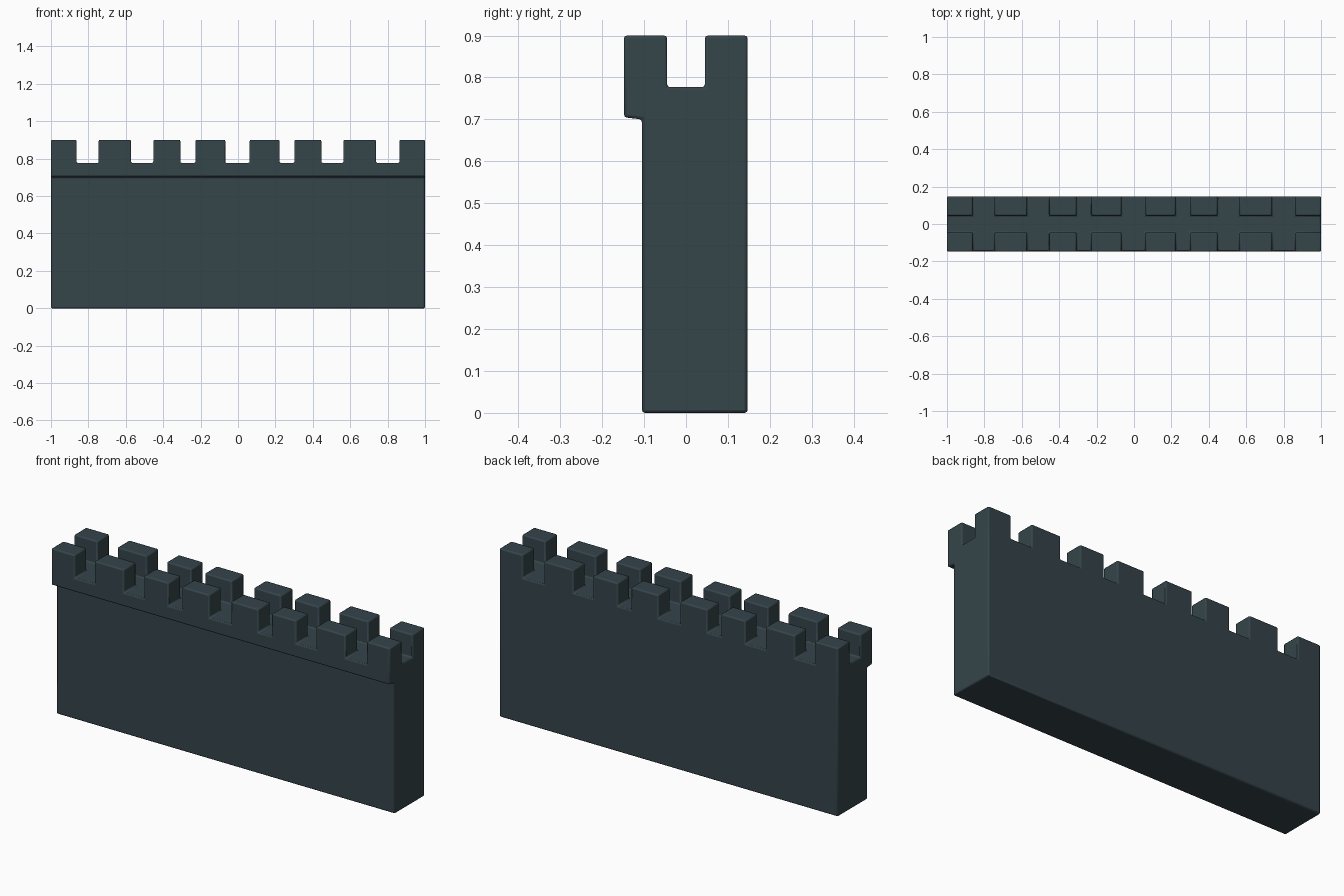
import bpy, bmesh

if "Cube" in bpy.data.objects:
    bpy.data.objects.remove(bpy.data.objects["Cube"])

stone = bpy.data.materials.new("dark slate stone")
stone.diffuse_color = (0.035, 0.058, 0.068, 1)
stone.use_nodes = True
stone.node_tree.nodes["Principled BSDF"].inputs["Base Color"].default_value = stone.diffuse_color

# Wall cross-section (y, z): plain back, overhanging ledge on the front
profile = [(-0.105, 0), (0.147, 0), (0.147, 0.777), (0.045, 0.777),
           (-0.045, 0.777), (-0.148, 0.777), (-0.148, 0.705), (-0.105, 0.7)]
# Merlon spans along x
merlons = [(-1.0, -0.863), (-0.745, -0.572), (-0.453, -0.308), (-0.228, -0.068),
           (0.062, 0.222), (0.302, 0.446), (0.564, 0.738), (0.863, 1.0)]
stations = [x for span in merlons for x in span]
MERLON_HEIGHT = 0.123

bm = bmesh.new()
rings = [[bm.verts.new((x, y, z)) for y, z in profile] for x in stations]
n = len(profile)
caps = []
for i in range(len(rings) - 1):
    a, b = rings[i], rings[i + 1]
    for j in range(n):
        k = (j + 1) % n
        face = bm.faces.new((a[j], a[k], b[k], b[j]))
        # front and back parapet cells inside a merlon span
        if i % 2 == 0 and j in (2, 4):
            caps.append(face)
bm.faces.new(rings[0])
bm.faces.new(rings[-1])
bmesh.ops.recalc_face_normals(bm, faces=bm.faces[:])

# Raise the merlons
res = bmesh.ops.extrude_discrete_faces(bm, faces=[]) if not caps else None
for cap in caps:
    out = bmesh.ops.extrude_face_region(bm, geom=[cap])
    verts = [g for g in out["geom"] if isinstance(g, bmesh.types.BMVert)]
    bmesh.ops.translate(bm, verts=verts, vec=(0, 0, MERLON_HEIGHT))
    if cap.is_valid:
        bm.faces.remove(cap)
bmesh.ops.recalc_face_normals(bm, faces=bm.faces[:])

# Merge flat neighbours so the walls are clean
bmesh.ops.dissolve_limit(bm, angle_limit=0.02, verts=bm.verts[:], edges=bm.edges[:])

mesh = bpy.data.meshes.new("battlement_wall")
bm.to_mesh(mesh)
bm.free()
wall = bpy.data.objects.new("battlement_wall", mesh)
bpy.context.collection.objects.link(wall)
mesh.materials.append(stone)

# Slightly worn edges
bevel = wall.modifiers.new("worn_edges", 'BEVEL')
bevel.width = 0.007
bevel.segments = 2
bevel.limit_method = 'ANGLE'

bpy.context.view_layer.objects.active = wall
wall.select_set(True)
bpy.ops.object.shade_smooth_by_angle()
